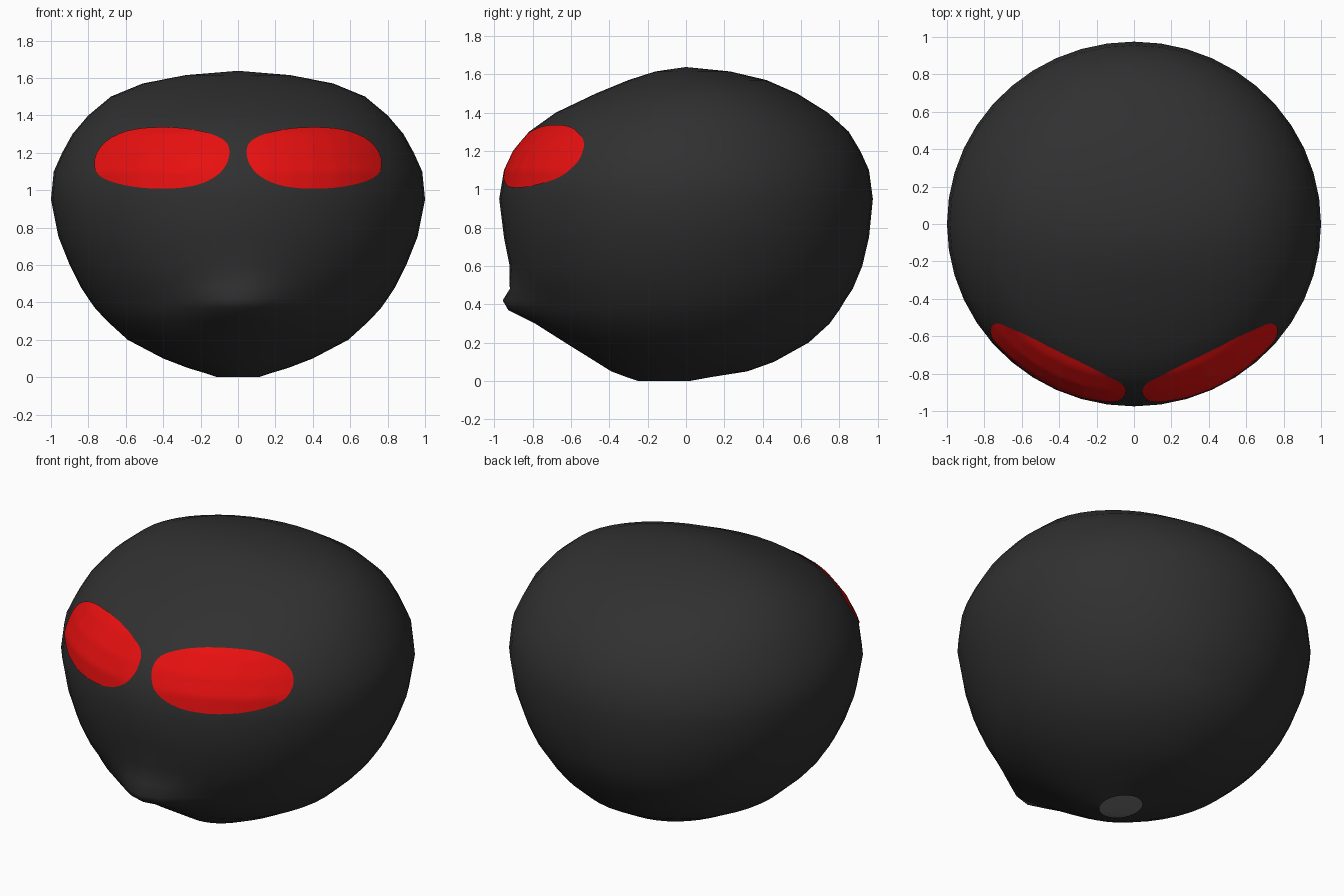
import bpy
import bmesh
from math import cos, sin, pi, exp, copysign
from mathutils import Vector
from mathutils.bvhtree import BVHTree

cube = bpy.data.objects.get("Cube")
if cube:
    bpy.data.objects.remove(cube, do_unlink=True)

SEGMENTS = 44


def make_material(name, colour):
    mat = bpy.data.materials.new(name)
    mat.use_nodes = True
    mat.diffuse_color = colour
    shader = mat.node_tree.nodes["Principled BSDF"]
    shader.inputs["Base Color"].default_value = colour
    shader.inputs["Roughness"].default_value = 0.8
    return mat


def make_object(name, bm, mat):
    mesh = bpy.data.meshes.new(name)
    bm.to_mesh(mesh)
    mesh.materials.append(mat)
    for poly in mesh.polygons:
        poly.use_smooth = True
    obj = bpy.data.objects.new(name, mesh)
    bpy.context.collection.objects.link(obj)
    return obj


charcoal = make_material("charcoal", (0.03, 0.03, 0.03, 1))
eye_red = make_material("eye red", (0.8, 0.005, 0.005, 1))

# Head outline, bottom to top: height, half width, front y, back y
RINGS = [
    (0, .11, -.25, .02), (.02, .17, -.31, .13), (.05, .27, -.39, .32),
    (.1, .40, -.47, .46), (.2, .59, -.63, .64), (.3, .70, -.76, .75),
    (.37, .765, -.81, .80), (.42, .80, -.83, .83), (.48, .84, -.87, .87),
    (.6, .90, -.92, .92), (.75, .96, -.95, .955), (.95, 1, -.975, .975),
    (1.1, .985, -.95, .955), (1.2, .94, -.90, .91), (1.3, .885, -.82, .85),
    (1.4, .80, -.68, .74), (1.5, .68, -.47, .58), (1.57, .51, -.30, .42),
    (1.615, .28, -.16, .23),
]


def chin_push(x, z):
    """Forward push of the small chin bump."""
    return 0.135 * exp(-((z - 0.4) / 0.08) ** 2) * exp(-(x / 0.22) ** 2)


# Head shell, left open at the neck
head_bm = bmesh.new()
loops = []
for z, width, front, back in RINGS:
    middle, depth = (front + back) / 2, (back - front) / 2
    loop = []
    for i in range(SEGMENTS):
        angle = 2 * pi * i / SEGMENTS
        x, y = width * sin(angle), middle - depth * cos(angle)
        if y < 0:
            y -= chin_push(x, z)
        loop.append(head_bm.verts.new((x, y, z)))
    loops.append(loop)
for low, high in zip(loops, loops[1:]):
    for i in range(SEGMENTS):
        j = (i + 1) % SEGMENTS
        head_bm.faces.new((low[i], low[j], high[j], high[i]))
crown = head_bm.verts.new((0, 0, 1.638))
for i in range(SEGMENTS):
    head_bm.faces.new((loops[-1][i], loops[-1][(i + 1) % SEGMENTS], crown))
head_bm.normal_update()
make_object("head", head_bm, charcoal)
head_tree = BVHTree.FromBMesh(head_bm)


def on_head(x, z):
    """Point just in front of the head surface."""
    hit, normal, _, _ = head_tree.ray_cast(Vector((x, -3, z)), Vector((0, 1, 0)))
    return hit + normal * 0.005


def rounded(value):
    """Slightly squared oval coordinate."""
    return copysign(abs(value) ** 0.9, value)


# Eyes: thin oval patches that follow the head
def make_eye(name, side):
    bm = bmesh.new()
    steps, bands = 48, 10

    def point(radius, angle):
        u, v = radius * rounded(cos(angle)), radius * rounded(sin(angle))
        x = 0.405 + 0.36 * u
        z = 1.17 + 0.163 * v - 0.03 * u * abs(u) * (1 - v * v)
        return bm.verts.new(on_head(side * x, z))

    centre = point(0, 0)
    rings = [[point(b / bands, 2 * pi * i / steps) for i in range(steps)]
             for b in range(1, bands + 1)]
    for i in range(steps):
        j = (i + 1) % steps
        bm.faces.new((centre, rings[0][i], rings[0][j]))
        for inner, outer in zip(rings, rings[1:]):
            bm.faces.new((inner[i], outer[i], outer[j], inner[j]))
    if side < 0:
        bmesh.ops.reverse_faces(bm, faces=bm.faces[:])
    make_object(name, bm, eye_red)
    bm.free()


make_eye("left_eye", 1)
make_eye("right_eye", -1)
head_bm.free()
